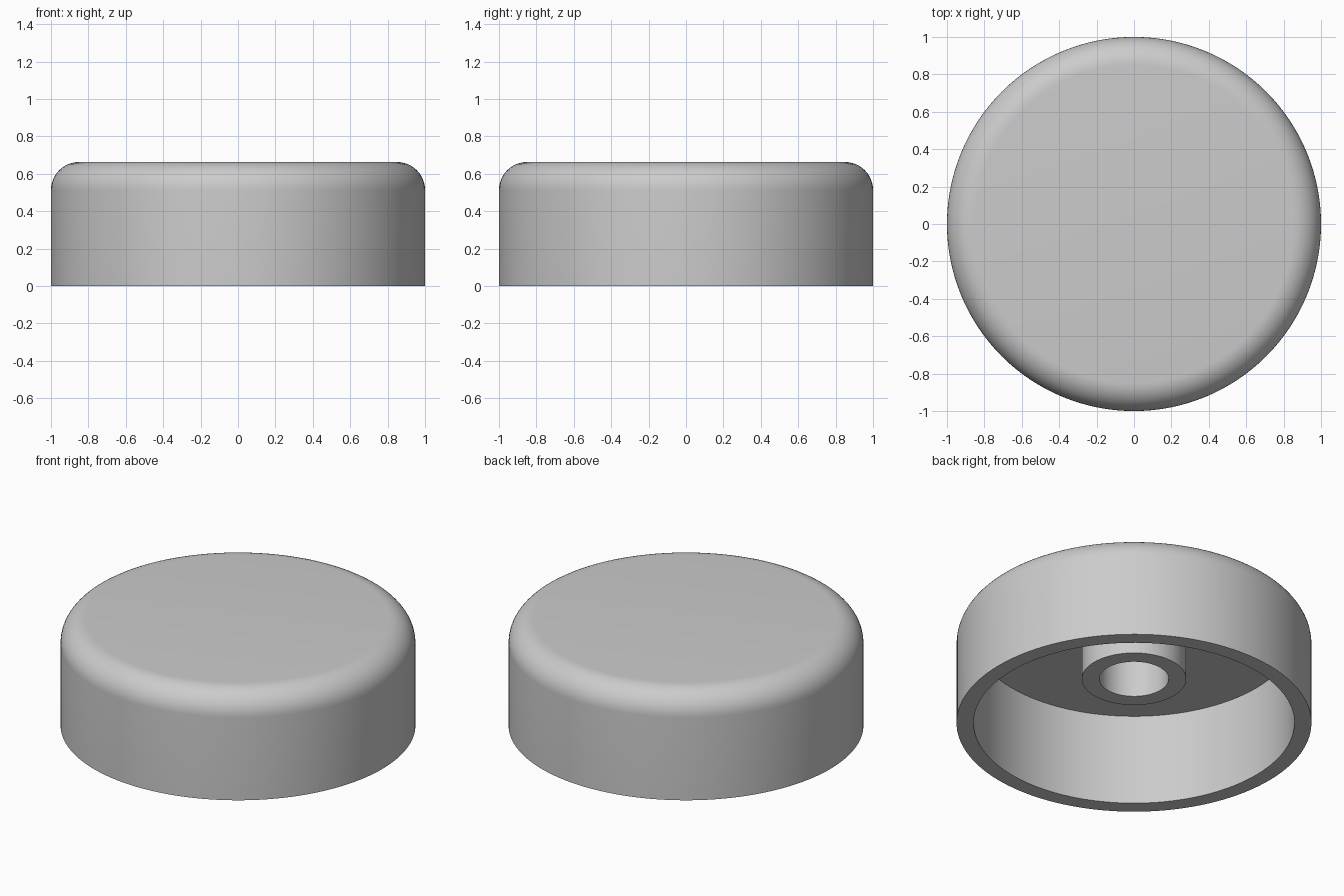
import bpy, bmesh, math

if "Cube" in bpy.data.objects:
    bpy.data.objects.remove(bpy.data.objects["Cube"])

R, H, FILLET = 1.0, 0.663, 0.15      # outer radius, height, rounded top edge
INNER_R, CEILING = 0.904, 0.565      # hollow underside
BOSS_R, HOLE_R, BOSS_Z = 0.294, 0.195, 0.286
SIDES = 128

grey = bpy.data.materials.new("plain_grey")
grey.diffuse_color = (0.6, 0.6, 0.6, 1)
grey.use_nodes = True
grey.node_tree.nodes["Principled BSDF"].inputs["Base Color"].default_value = grey.diffuse_color


def lathe(name, profile):
    """Spin an (r, z) profile around the z axis."""
    bm = bmesh.new()
    verts = [bm.verts.new((r, 0, z)) for r, z in profile]
    edges = [bm.edges.new(p) for p in zip(verts, verts[1:])]
    bmesh.ops.spin(bm, geom=verts + edges, cent=(0, 0, 0), axis=(0, 0, 1),
                   angle=2 * math.pi, steps=SIDES, use_duplicate=False)
    bmesh.ops.remove_doubles(bm, verts=bm.verts, dist=1e-4)
    bmesh.ops.recalc_face_normals(bm, faces=bm.faces)
    mesh = bpy.data.meshes.new(name)
    bm.to_mesh(mesh)
    bm.free()
    mesh.materials.append(grey)
    obj = bpy.data.objects.new(name, mesh)
    bpy.context.collection.objects.link(obj)
    bpy.ops.object.select_all(action='DESELECT')
    obj.select_set(True)
    bpy.context.view_layer.objects.active = obj
    bpy.ops.object.shade_smooth_by_angle(angle=math.radians(30))
    return obj


# Cap with rounded top edge, hollow underside and central socket, in one profile
fillet = [(R - FILLET + FILLET * math.cos(a), H - FILLET + FILLET * math.sin(a))
          for a in (math.pi / 2 * i / 12 for i in range(13))]
lathe("knob_cap", [(0, CEILING), (HOLE_R, CEILING), (HOLE_R, BOSS_Z),
                   (BOSS_R, BOSS_Z), (BOSS_R, CEILING), (INNER_R, CEILING),
                   (INNER_R, 0), (R, 0)] + fillet + [(0, H)])
